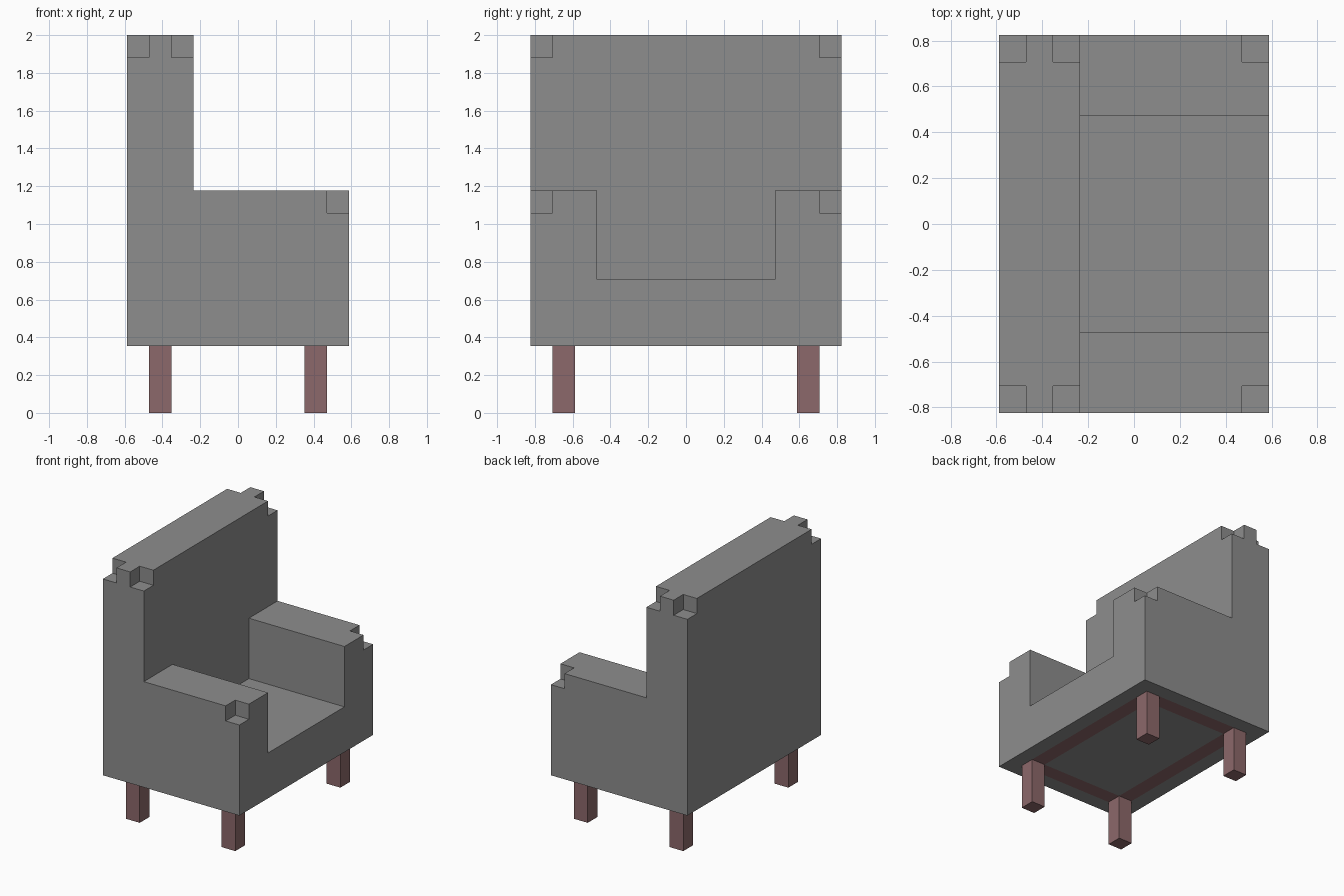
import bpy
import bmesh
from mathutils import Vector, Matrix

U = 2 / 17  # one block of the stepped design

if "Cube" in bpy.data.objects:
    bpy.data.objects.remove(bpy.data.objects["Cube"], do_unlink=True)


def make_material(name, rgb):
    mat = bpy.data.materials.new(name)
    mat.use_nodes = True
    color = (*rgb, 1)
    mat.diffuse_color = color
    mat.node_tree.nodes["Principled BSDF"].inputs["Base Color"].default_value = color
    return mat


grey = make_material("grey upholstery", (0.27, 0.27, 0.27))
wood = make_material("reddish wood", (0.265, 0.14, 0.145))


def add_box(bm, low, high):
    """Add a box given by opposite corners in blocks."""
    low, high = Vector(low) * U, Vector(high) * U
    size = Matrix.Diagonal((*(high - low), 1))
    bmesh.ops.create_cube(bm, size=1, matrix=Matrix.Translation((low + high) / 2) @ size)


def finish(name, bm, *mats):
    mesh = bpy.data.meshes.new(name)
    bm.to_mesh(mesh)
    bm.free()
    obj = bpy.data.objects.new(name, mesh)
    for mat in mats:
        mesh.materials.append(mat)
    bpy.context.scene.collection.objects.link(obj)
    return obj


def box(name, low, high, mat):
    bm = bmesh.new()
    add_box(bm, low, high)
    return finish(name, bm, mat)


def cut_notches(obj, notches):
    """Remove small corner blocks from a part."""
    bm = bmesh.new()
    for low, high in notches:
        add_box(bm, low, high)
    cutter = finish("notch_cutter", bm, grey)
    cutter.hide_render = True
    mod = obj.modifiers.new("notches", "BOOLEAN")
    mod.operation = "DIFFERENCE"
    mod.solver = "EXACT"
    mod.object = cutter
    with bpy.context.temp_override(object=obj, active_object=obj):
        bpy.ops.object.modifier_apply(modifier=mod.name)
    bpy.data.objects.remove(cutter, do_unlink=True)


# Seat base, its underside divided to show the wooden frame
bm = bmesh.new()
add_box(bm, (-5, -7, 3), (5, 7, 6))
for axis, offsets in ((0, (3, 4)), (1, (5, 6))):
    normal = Vector((axis == 0, axis == 1, 0))
    for offset in offsets:
        for side in (-1, 1):
            bm.normal_update()
            under = [f for f in bm.faces if f.normal.z < -0.9]
            edges = {e for f in under for e in f.edges}
            verts = {v for f in under for v in f.verts}
            bmesh.ops.bisect_plane(bm, geom=under + list(edges) + list(verts),
                                   plane_co=normal * side * offset * U, plane_no=normal)
bm.normal_update()
for face in bm.faces:
    c = face.calc_center_median() / U
    x, y = abs(c.x), abs(c.y)
    in_ring = x < 4 and y < 6 and (x > 3 or y > 5)
    face.material_index = int(face.normal.z < -0.9 and in_ring)
finish("seat_base", bm, grey, wood)

# Tall backrest with notched top corners
back = box("backrest", (-5, -7, 6), (-2, 7, 17), grey)
cut_notches(back, [((x0, y0, 16), (x1, y0 + 2, 18))
                   for x0, x1 in ((-6, -4), (-3, -1)) for y0 in (-8, 6)])

# Armrests with one notched outer corner each
for side, name in ((-1, "front_armrest"), (1, "rear_armrest")):
    y0, y1 = sorted((4 * side, 7 * side))
    arm = box(name, (-2, y0, 6), (5, y1, 10), grey)
    y0, y1 = sorted((6 * side, 8 * side))
    cut_notches(arm, [((4, y0, 9), (6, y1, 11))])

# Four square legs
for y, depth in ((-6, "front"), (5, "rear")):
    for x, side in ((3, "left"), (-4, "right")):
        box(f"{depth}_{side}_leg", (x, y, 0), (x + 1, y + 1, 3), wood)
